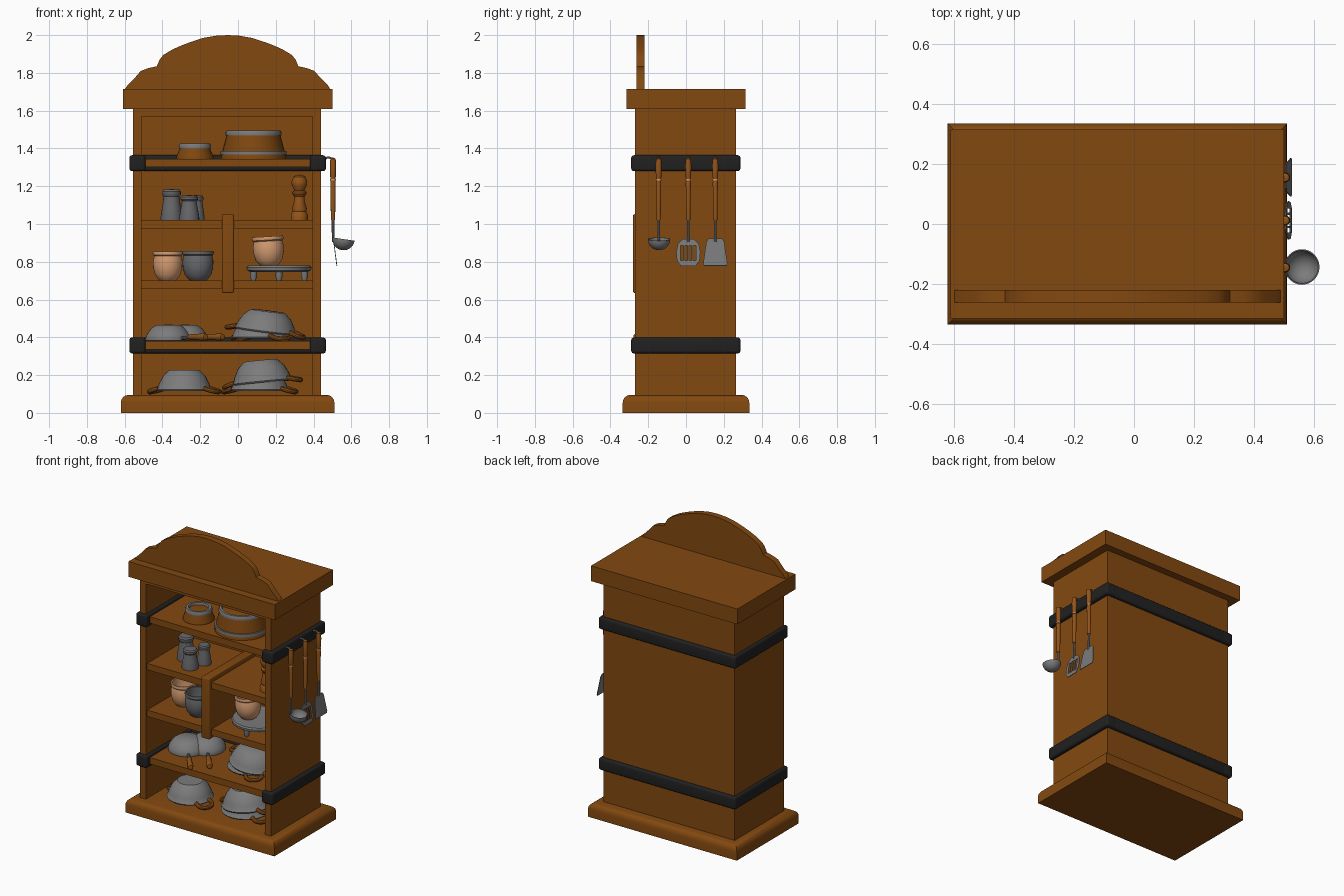
import bpy, bmesh, math
from mathutils import Matrix, Euler

if "Cube" in bpy.data.objects:
    bpy.data.objects.remove(bpy.data.objects["Cube"])


def material(name, rgb):
    m = bpy.data.materials.new(name)
    m.diffuse_color = (*rgb, 1)
    m.use_nodes = True
    m.node_tree.nodes["Principled BSDF"].inputs["Base Color"].default_value = m.diffuse_color
    return m


WOOD = material("brown wood", (0.225, 0.066, 0.005))
HANDLE = material("handle wood", (0.29, 0.088, 0.010))
IRON = material("black iron", (0.015, 0.015, 0.015))
STEEL = material("grey steel", (0.20, 0.20, 0.205))
DARK = material("dark grey ceramic", (0.135, 0.137, 0.145))
CLAY = material("peach clay", (0.66, 0.33, 0.165))
CX = -0.055  # cabinet centre line


def link(name, data, mat, loc=(0, 0, 0), rot=(0, 0, 0)):
    ob = bpy.data.objects.new(name, data)
    bpy.context.collection.objects.link(ob)
    data.materials.append(mat)
    ob.location, ob.rotation_euler = loc, rot
    return ob


def box(name, x0, x1, y0, y1, z0, z1, mat, bevel=0.0, only_top=False):
    bm = bmesh.new()
    bmesh.ops.create_cube(bm, size=1)
    for v in bm.verts:
        v.co = ((x0 + x1) / 2 + v.co.x * (x1 - x0), (y0 + y1) / 2 + v.co.y * (y1 - y0),
                (z0 + z1) / 2 + v.co.z * (z1 - z0))
    if bevel:
        zm = (z0 + z1) / 2
        edges = [e for e in bm.edges if not only_top or all(v.co.z > zm for v in e.verts)]
        bmesh.ops.bevel(bm, geom=edges, offset=bevel, segments=4, profile=0.5, affect='EDGES')
    me = bpy.data.meshes.new(name)
    bm.to_mesh(me)
    bm.free()
    return link(name, me, mat)


def lathe(name, prof, loc, mat, rot=(0, 0, 0), n=32):
    """Turn (radius, z) points around the local z axis."""
    bm = bmesh.new()
    rings = []
    for r, z in prof:
        if r < 1e-5:
            rings.append([bm.verts.new((0, 0, z))] * n)
        else:
            rings.append([bm.verts.new((r * math.cos(2 * math.pi * i / n),
                                        r * math.sin(2 * math.pi * i / n), z)) for i in range(n)])
    for a, b in zip(rings, rings[1:]):
        for i in range(n):
            j = (i + 1) % n
            vs = list(dict.fromkeys([a[i], a[j], b[j], b[i]]))
            if len(vs) > 2:
                bm.faces.new(vs)
    bmesh.ops.recalc_face_normals(bm, faces=bm.faces)
    me = bpy.data.meshes.new(name)
    bm.to_mesh(me)
    bm.free()
    return link(name, me, mat, loc, rot)


def to_mesh(ob):
    bpy.ops.object.select_all(action='DESELECT')
    ob.select_set(True)
    bpy.context.view_layer.objects.active = ob
    bpy.ops.object.convert(target='MESH')
    return ob


def plate(name, loops, half, mat, matrix):
    """Flat outline (with optional holes) of thickness 2 * half."""
    cu = bpy.data.curves.new(name, 'CURVE')
    cu.dimensions, cu.fill_mode, cu.extrude = '2D', 'BOTH', half
    for pts in loops:
        s = cu.splines.new('POLY')
        s.points.add(len(pts) - 1)
        for p, (x, y) in zip(s.points, pts):
            p.co = (x, y, 0, 1)
        s.use_cyclic_u = True
    ob = link(name, cu, mat)
    ob.matrix_world = matrix
    return to_mesh(ob)


def tube(name, pts, r, mat, loc=(0, 0, 0), rot=(0, 0, 0)):
    cu = bpy.data.curves.new(name, 'CURVE')
    cu.dimensions, cu.bevel_depth, cu.bevel_resolution = '3D', r, 3
    cu.use_fill_caps = True
    cu.resolution_u = 5
    s = cu.splines.new('BEZIER')
    s.bezier_points.add(len(pts) - 1)
    for p, co in zip(s.bezier_points, pts):
        p.co = co
        p.handle_left_type = p.handle_right_type = 'AUTO'
    return to_mesh(link(name, cu, mat, loc, rot))


# --- Cabinet carcass
box("base", -0.62, 0.51, -0.335, 0.335, 0, 0.095, WOOD, 0.04, True)
box("left_side", -0.555, -0.51, -0.27, 0.265, 0.09, 1.62, WOOD)
box("right_side", 0.395, 0.44, -0.27, 0.265, 0.09, 1.62, WOOD)
box("back_panel", -0.51, 0.395, 0.22, 0.265, 0.09, 1.62, WOOD)
box("top_rail", -0.51, 0.395, -0.27, 0.22, 1.57, 1.62, WOOD)
box("cornice", -0.61, 0.50, -0.315, 0.315, 1.61, 1.715, WOOD)
for i, z in enumerate((0.38, 0.70, 1.02, 1.345)):
    box(f"shelf_{i + 1}", -0.51, 0.395, -0.255, 0.22, z - 0.044, z, WOOD)
box("shelf_divider", -0.085, -0.022, -0.28, 0.22, 0.635, 1.052, WOOD, 0.008)

# --- Scalloped crest board
half = [(0.545, 1.712), (0.53, 1.735), (0.49, 1.775), (0.46, 1.81), (0.42, 1.825), (0.375, 1.835),
        (0.36, 1.87), (0.34, 1.895), (0.29, 1.925), (0.245, 1.945), (0.20, 1.962), (0.13, 1.985),
        (0.06, 1.997)]
outline = [(CX + x, z) for x, z in half] + [(CX, 2.0)] + [(CX - x, z) for x, z in reversed(half)]
plate("crest", [outline], 0.021, WOOD,
      Matrix.Translation((0, -0.241, 0)) @ Matrix.Rotation(math.pi / 2, 4, 'X'))

# --- Iron bands wrapping the sides and back
for n, z in (("lower", 0.315), ("upper", 1.28)):
    for side, x in (("left", -0.575), ("right", 0.38)):
        box(f"{n}_band_{side}", x, x + 0.085, -0.29, 0.288, z, z + 0.084, IRON, 0.014)
    box(f"{n}_band_back", -0.57, 0.46, 0.203, 0.288, z, z + 0.084, IRON, 0.014)

# --- Wooden bowls upside down on the top shelf
def wooden_bowl(name, x, y, z, r0, r1, h, band):
    lathe(name, [(0, 0), (r0, 0), (r0, 0.012), (r1, h - band), (r1, h - band * 0.8),
                 (r1 - 0.02, h - 0.015), (0, h - 0.015)], (x, y, z), WOOD)
    lathe(name + "_rim", [(r1 - 0.02, h - band), (r1 + 0.004, h - band), (r1 + 0.006, h - band / 2),
                          (r1, h), (r1 - 0.016, h), (r1 - 0.02, h - band)], (x, y, z), STEEL)


wooden_bowl("small_bowl", -0.228, -0.10, 1.345, 0.098, 0.08, 0.08, 0.025)
wooden_bowl("large_bowl", 0.082, -0.07, 1.345, 0.173, 0.143, 0.15, 0.027)
lathe("large_bowl_band", [(0.15, 0.022), (0.174, 0.022), (0.174, 0.042), (0.15, 0.042)],
      (0.082, -0.07, 1.345), STEEL)

# --- Shakers and pepper mill
for i, (x, y, r, h) in enumerate(((-0.352, -0.06, 0.057, 0.165), (-0.258, -0.15, 0.053, 0.133),
                                  (-0.222, -0.05, 0.045, 0.133))):
    lathe(f"shaker_{i + 1}", [(0, 0), (r, 0), (r, h * .12), (r * .88, h * .4), (r * .76, h * .68),
                              (r * .74, h * .76), (r * .86, h * .82), (r * .86, h * .92),
                              (r * .72, h * .98), (0, h)], (x, y, 1.02), DARK, n=20)
lathe("pepper_mill", [(0, 0), (.045, 0), (.045, .03), (.036, .045), (.04, .06), (.028, .1),
                      (.027, .125), (.038, .14), (.038, .15), (.026, .158), (.04, .185),
                      (.042, .205), (.032, .23), (.015, .24), (0, .241)], (0.325, -0.15, 1.02), HANDLE, n=20)

# --- Cups and footed tray
def cup(name, x, y, z, r, h, mat, rot=(0, 0, 0)):
    lathe(name, [(0, 0), (r * .5, 0), (r * .6, h * .04), (r * .84, h * .2), (r * .96, h * .45),
                 (r * .97, h * .68), (r * .9, h * .84), (r * .98, h * .88), (r, h * .95), (r * .97, h),
                 (r * .86, h), (r * .84, h * .8), (r * .86, h * .5), (r * .6, h * .15), (0, h * .1)],
          (x, y, z), mat, rot)


cup("peach_cup_left", -0.372, -0.06, 0.70, 0.08, 0.155, CLAY)
cup("grey_cup", -0.212, -0.13, 0.70, 0.084, 0.158, DARK)
cup("peach_cup_right", 0.166, -0.12, 0.779, 0.084, 0.155, CLAY, (0, -0.06, 0))
TX, TY = 0.217, -0.08
lathe("tray", [(0, .045), (.15, .045), (.17, .055), (.172, .07), (.165, .079), (.15, .078), (0, .076)],
      (TX, TY, 0.70), STEEL)
for i, a in enumerate((-90, 0, 90, 180)):
    a = math.radians(a)
    lathe(f"tray_foot_{i + 1}", [(0, 0), (.012, 0), (.018, .02), (.02, .05)],
          (TX + .135 * math.cos(a), TY + .135 * math.sin(a), 0.70), STEEL, n=12)

# --- Upturned frying pans with wooden handles
for i, (x, y) in enumerate(((-0.37, -0.02), (-0.28, 0.06))):
    lathe(f"frying_pan_{i + 1}", [(.112, .006), (.12, 0), (.122, .01), (.112, .035), (.09, .065),
                                  (.065, .082), (0, .086), (0, .078), (.06, .074), (.1, .04),
                                  (.112, .006)], (x, y, 0.382), STEEL)
    d = (0.62, -0.78)
    path = [(x + d[0] * t, y + d[1] * t, 0.382 + h) for t, h in ((.11, .012), (.2, .02), (.31, .022))]
    tube(f"pan_shank_{i + 1}", path[:2], 0.01, STEEL)
    rot = Matrix(((0.78, 0, 0.62), (0.62, 0, -0.78), (0, 1, 0))).to_euler()
    lathe(f"pan_handle_{i + 1}", [(0, 0), (.012, 0), (.017, .02), (.016, .07), (.02, .12), (.015, .14), (0, .143)],
          (x + d[0] * .18, y + d[1] * .18, 0.402), HANDLE, rot, 14)

# --- Upturned two-handled pots
def pot(name, x, y, z, r, h, tilt, turn):
    rot = (0, tilt, turn)
    lathe(name, [(r - .012, .004), (r, 0), (r + .005, .008), (r - .002, .016), (r * .94, h * .35),
                 (r * .8, h * .7), (r * .62, h * .94), (r * .56, h), (0, h), (0, h - .01),
                 (r * .55, h - .01), (r * .85, h * .5), (r - .012, .004)], (x, y, z), STEEL, rot)
    for side, s in (("left", -1), ("right", 1)):
        tube(f"{name}_handle_{side}", [(s * (r - .012), -.048, .014), (s * (r + .03), -.045, .002),
                                       (s * (r + .05), 0, -.004), (s * (r + .03), .045, .002),
                                       (s * (r - .012), .048, .014)], 0.013, HANDLE, (x, y, z), rot)


pot("pot_bottom_left", -0.285, -0.11, 0.115, 0.142, 0.112, 0, -0.35)
pot("pot_bottom_right", 0.115, -0.08, 0.115, 0.15, 0.11, 0, -0.35)
pot("pot_bottom_right_upper", 0.13, -0.085, 0.158, 0.155, 0.12, -0.10, -0.2)
pot("wok_lower", 0.12, -0.02, 0.395, 0.15, 0.10, 0, -0.9)
pot("wok_upper", 0.145, -0.02, 0.43, 0.16, 0.11, 0.13, -0.3)

# --- Utensils hanging on the right side
UX = 0.499
SIDE = Euler((math.pi / 2, 0, math.pi / 2)).to_matrix().to_4x4()
for name, y in (("ladle", -0.145), ("slotted_turner", 0.012), ("spatula", 0.155)):
    lathe(f"{name}_handle", [(0, 0), (.011, 0), (.012, .05), (.014, .2), (.011, .215), (.015, .23),
                             (.017, .29), (.014, .325), (0, .332)], (UX + .004, y, 1.02), HANDLE, n=14)
    lathe(f"{name}_collar", [(.008, 0), (.0155, 0), (.0155, .008), (.008, .008)], (UX + .004, y, 1.23), CLAY, n=14)
    tube(f"{name}_shank", [(UX + .004, y, 1.03), (UX + .004, y, 0.97), (UX + .006, y, 0.905)], 0.007, STEEL)
    tube(f"{name}_hook", [(0.455, y, 1.34), (0.475, y, 1.352), (UX, y, 1.345)], 0.006, STEEL)
R = 0.059
prof = [(R * math.sin(a * math.pi / 16), -R * math.cos(a * math.pi / 16)) for a in range(9)]
lathe("ladle_bowl", prof + [(r * .93, z * .93) for r, z in reversed(prof)], (0.559, -0.143, 0.92),
      STEEL, (0, 0.15, 0))


def head(name, y, loops):
    m = Matrix.Translation((UX + .006, y, 0.92)) @ Matrix.Rotation(-0.13, 4, 'Y') @ SIDE
    plate(name, loops, 0.002, STEEL, m)


slots = [[(c - .007, -.115), (c + .007, -.115), (c + .007, -.035), (c - .007, -.035)]
         for c in (-.033, -.011, .011, .033)]
head("slotted_turner_head", 0.012, [[(-.03, 0), (-.055, -.025), (-.064, -.07), (-.06, -.115), (-.04, -.143),
     (.04, -.143), (.06, -.115), (.064, -.07), (.055, -.025), (.03, 0)]] + slots)
head("spatula_head", 0.155, [[(-.035, .003), (-.047, -.012), (-.064, -.13), (-.06, -.142),
                              (.06, -.142), (.064, -.13), (.047, -.012), (.035, .003)]])

# --- Smooth shading with crisp edges
bpy.ops.object.select_all(action='SELECT')
bpy.ops.object.shade_smooth_by_angle(angle=math.radians(35))
